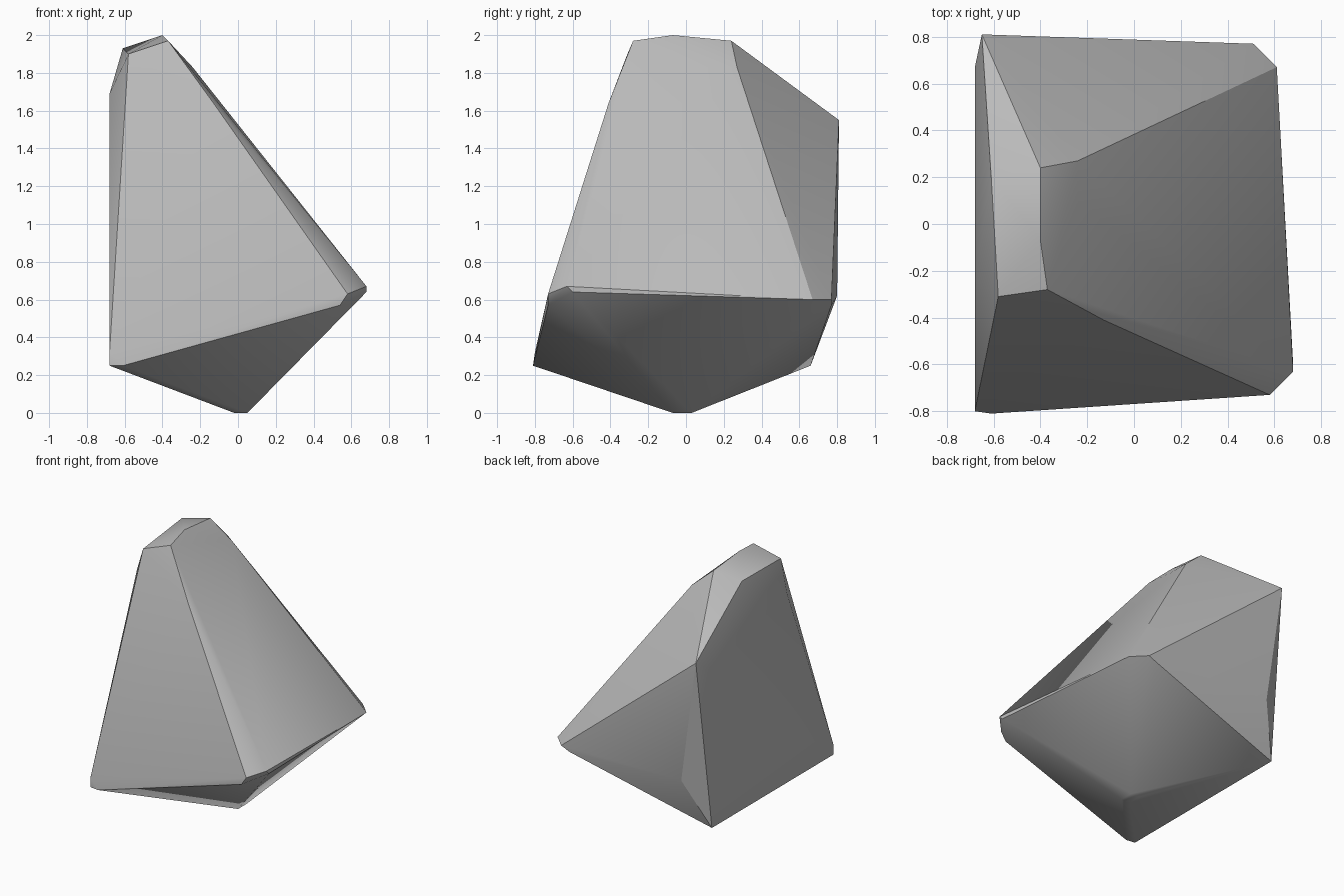
import bpy
import bmesh
import math

# Remove the default cube
default_cube = bpy.data.objects.get("Cube")
if default_cube is not None:
    bpy.data.objects.remove(default_cube, do_unlink=True)

# Stone colour
stone_grey = bpy.data.materials.new("stone_grey")
stone_grey.use_nodes = True
stone_colour = (0.5, 0.5, 0.5, 1.0)
stone_grey.diffuse_color = stone_colour
shader = next(n for n in stone_grey.node_tree.nodes if n.type == "BSDF_PRINCIPLED")
shader.inputs["Base Color"].default_value = stone_colour
shader.inputs["Roughness"].default_value = 0.9

# Key corners of the rock, grouped by region
foot = [(x, y, 0) for x in (-.02, .05) for y in (-.07, .03)]
wall = -.68
left_wall = [(wall, -.8, .25), (wall, -.8, .32), (wall, .66, .25),
             (wall, -.24, 1.69), (wall, .67, 1.45)]
front_corner = [(-.61, -.81, .25), (.54, -.73, .57), (.58, -.73, .63),
                (.68, -.63, .67), (.68, -.6, .64)]
back_corner = [(.61, .67, .6), (.51, .77, .6), (.44, .77, .57)]
back_bulge = [(-.52, .8, .62), (-.65, .81, 1.55)]
peak = [(-.58, -.31, 1.9), (-.37, -.28, 1.97), (-.4, -.07, 2),
        (-.4, .24, 1.97), (-.61, .2, 1.93)]
shoulders = [(-.13, -.41, 1.64), (-.24, .1, 1.83), (-.24, .27, 1.83)]


def build_rock(name, material, *regions):
    """Wrap all the corners in one chipped, convex stone."""
    bm = bmesh.new()
    for region in regions:
        for corner in region:
            bm.verts.new(corner)
    hull = bmesh.ops.convex_hull(bm, input=bm.verts[:])
    inner = {v for v in hull["geom_interior"] + hull["geom_unused"]
             if isinstance(v, bmesh.types.BMVert)}
    bmesh.ops.delete(bm, geom=list(inner), context="VERTS")
    # Merge facets that are nearly flat to one another
    bmesh.ops.dissolve_limit(bm, angle_limit=math.radians(1),
                             verts=bm.verts[:], edges=bm.edges[:])
    bmesh.ops.recalc_face_normals(bm, faces=bm.faces[:])
    mesh = bpy.data.meshes.new(name)
    bm.to_mesh(mesh)
    bm.free()
    mesh.materials.append(material)
    rock = bpy.data.objects.new(name, mesh)
    bpy.context.collection.objects.link(rock)
    return rock


rock = build_rock("rock", stone_grey, foot, left_wall, front_corner,
                  back_corner, back_bulge, peak, shoulders)

# Soft shading over shallow chips, crisp main edges
bpy.ops.object.select_all(action="DESELECT")
rock.select_set(True)
bpy.context.view_layer.objects.active = rock
bpy.ops.object.shade_smooth_by_angle(angle=math.radians(30))
